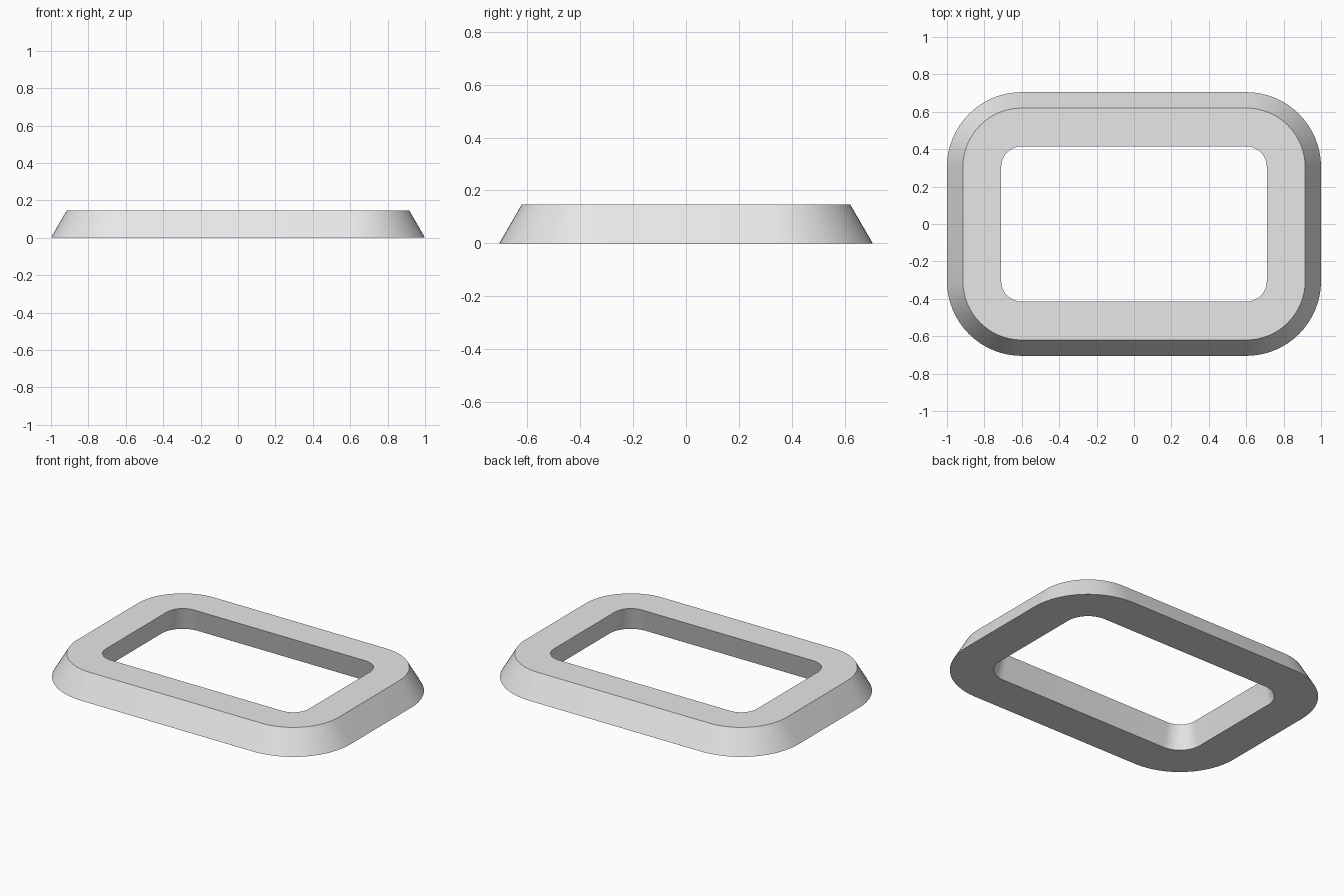
import bpy
import bmesh
from math import cos, sin, pi, radians

cube = bpy.data.objects.get("Cube")
if cube:
    bpy.data.objects.remove(cube, do_unlink=True)

# Frame proportions: every ring shares the same corner centres
CORNER_X, CORNER_Y = 0.6, 0.305
HEIGHT = 0.147
STEPS = 16

# Cross-section as (corner radius, height): sloped outside, slightly flared inside
PROFILE = [(0.4, 0), (0.315, HEIGHT), (0.11, HEIGHT), (0.149, 0)]


def rounded_ring(bm, radius, z):
    """Ring of vertices along a rounded rectangle, counter-clockwise."""
    ring = []
    for quarter, (sx, sy) in enumerate([(1, 1), (-1, 1), (-1, -1), (1, -1)]):
        for i in range(STEPS + 1):
            a = (quarter + i / STEPS) * pi / 2
            ring.append(bm.verts.new((sx * CORNER_X + radius * cos(a),
                                      sy * CORNER_Y + radius * sin(a), z)))
    return ring


# Sweep the cross-section around the rounded rectangle
bm = bmesh.new()
rings = [rounded_ring(bm, r, z) for r, z in PROFILE]
for k, ring in enumerate(rings):
    upper = rings[(k + 1) % len(rings)]
    for i in range(len(ring)):
        j = (i + 1) % len(ring)
        bm.faces.new((ring[i], ring[j], upper[j], upper[i]))
bmesh.ops.recalc_face_normals(bm, faces=bm.faces)
mesh = bpy.data.meshes.new("bezel_frame")
bm.to_mesh(mesh)
bm.free()

frame = bpy.data.objects.new("bezel_frame", mesh)
bpy.context.collection.objects.link(frame)

# Plain light grey
grey = bpy.data.materials.new("light_grey")
grey.use_nodes = True
colour = (0.8, 0.8, 0.8, 1)
grey.diffuse_color = colour
grey.node_tree.nodes["Principled BSDF"].inputs["Base Color"].default_value = colour
mesh.materials.append(grey)

# Smooth corners, crisp rims
bpy.ops.object.select_all(action='DESELECT')
frame.select_set(True)
bpy.context.view_layer.objects.active = frame
bpy.ops.object.shade_smooth_by_angle(angle=radians(30))
